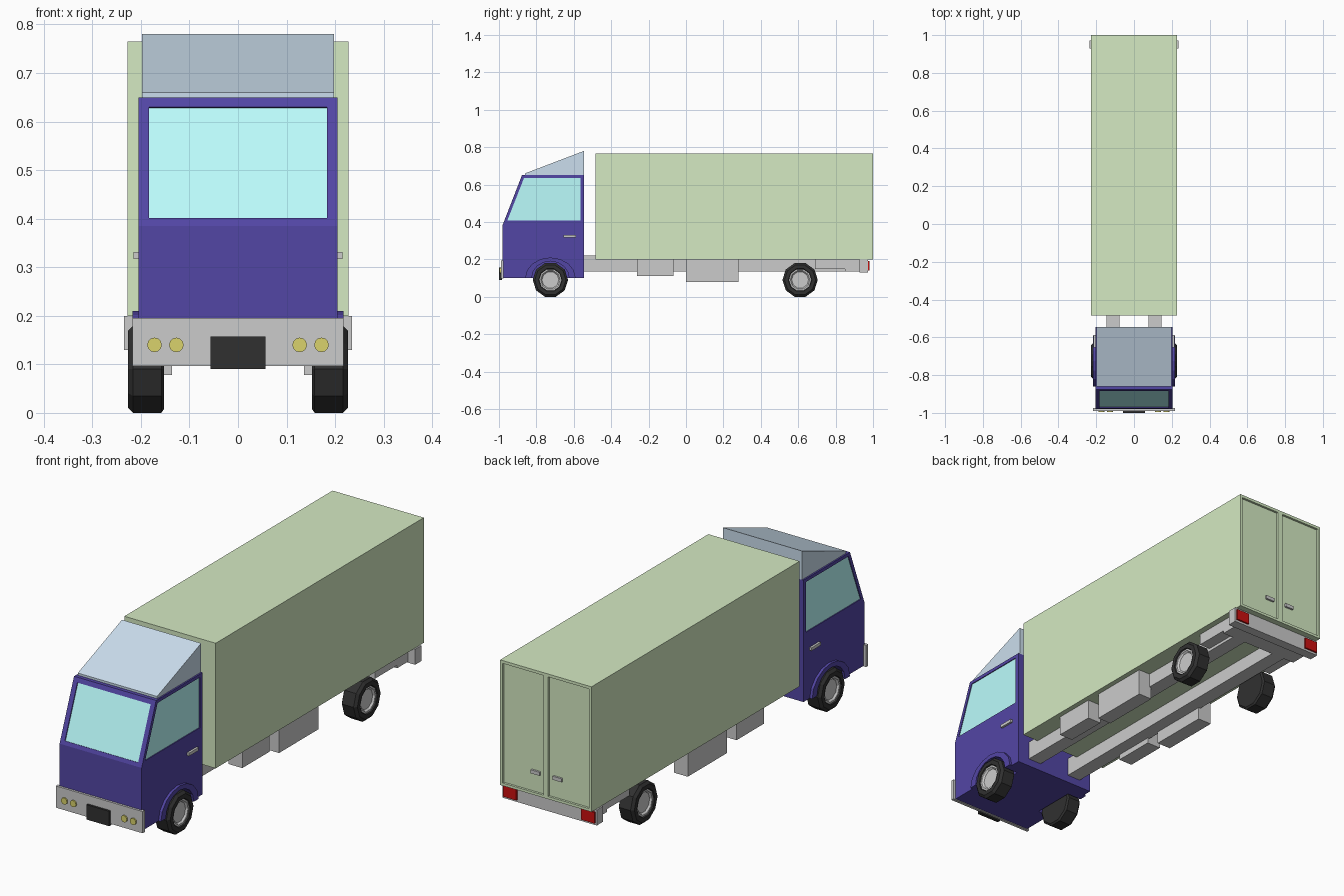
import bpy, bmesh, math

if "Cube" in bpy.data.objects:
    bpy.data.objects.remove(bpy.data.objects["Cube"])


def material(name, rgb):
    m = bpy.data.materials.new(name)
    m.diffuse_color = (*rgb, 1)
    m.use_nodes = True
    m.node_tree.nodes["Principled BSDF"].inputs["Base Color"].default_value = m.diffuse_color
    return m


NAVY = material("navy", (0.086, 0.061, 0.376))
GREEN = material("sage", (0.66, 0.82, 0.54))
GLASS = material("glass", (0.5, 0.98, 0.98))
BLUE_GREY = material("blue_grey", (0.6, 0.73, 0.85))
BLACK = material("rubber", (0.03, 0.03, 0.03))
RED = material("red", (0.6, 0.005, 0.005))
YELLOW = material("lamp", (0.7, 0.65, 0.15))


def finish(name, bm, mat=None):
    bmesh.ops.recalc_face_normals(bm, faces=bm.faces)
    me = bpy.data.meshes.new(name)
    bm.to_mesh(me)
    bm.free()
    ob = bpy.data.objects.new(name, me)
    bpy.context.collection.objects.link(ob)
    if mat:
        me.materials.append(mat)
    return ob


def prism(name, pts, x0, x1, mat=None):
    """Extrude a (y, z) outline from x0 to x1."""
    bm = bmesh.new()
    face = bm.faces.new([bm.verts.new((x0, y, z)) for y, z in pts])
    new = bmesh.ops.extrude_face_region(bm, geom=[face])["geom"]
    bmesh.ops.translate(bm, vec=(x1 - x0, 0, 0),
                        verts=[v for v in new if isinstance(v, bmesh.types.BMVert)])
    return finish(name, bm, mat)


def box(name, x, y, z, mat=None):
    return prism(name, [(y[0], z[0]), (y[1], z[0]), (y[1], z[1]), (y[0], z[1])], x[0], x[1], mat)


def lathe(name, profile, cy, cz, side, mat=None, n=10):
    """Rings of (x, radius) around a sideways axle, capped at both ends."""
    bm = bmesh.new()
    rings = []
    for x, r in profile:
        angles = [2 * math.pi * (i + 0.5) / n + math.pi / 2 for i in range(n)]
        rings.append([bm.verts.new((side * x, cy + r * math.cos(a), cz + r * math.sin(a)))
                      for a in angles])
    for a, b in zip(rings, rings[1:]):
        for i in range(n):
            j = (i + 1) % n
            bm.faces.new((a[i], a[j], b[j], b[i]))
    bm.faces.new(rings[0])
    bm.faces.new(rings[-1])
    return finish(name, bm, mat)


def cut(target, cutter):
    mod = target.modifiers.new("cut", 'BOOLEAN')
    mod.operation = 'DIFFERENCE'
    mod.solver = 'EXACT'
    mod.object = cutter
    cutter.hide_render = True
    bpy.context.view_layer.objects.active = target
    bpy.ops.object.modifier_apply(modifier=mod.name)
    bpy.data.objects.remove(cutter)


def slant(t, out):
    """Point on the sloping cab front, pushed out along its normal."""
    dy, dz = 0.103, 0.265
    length = math.hypot(dy, dz)
    return (-0.98 + dy * t - out * dz / length, 0.385 + dz * t + out * dy / length)


def arc(ry, rz, n=8):
    return [(-0.725 + ry * math.cos(math.pi * i / n), 0.1 + rz * math.sin(math.pi * i / n))
            for i in range(n + 1)]


# Cab body and roof fairing
cab = prism("cab", [(-0.98, 0.1), (-0.545, 0.1), (-0.545, 0.65), slant(1, 0), slant(0, 0)],
            -0.205, 0.205, NAVY)
prism("roof_fairing", [(-0.86, 0.645), (-0.545, 0.645), (-0.545, 0.78), (-0.86, 0.66)],
      -0.198, 0.198, BLUE_GREY)

# Windscreen set into the sloping front
t0, t1 = 0.06, 0.925
cut(cab, prism("screen_cutter", [slant(t0, -0.012), slant(t1, -0.012), slant(t1, 0.03), slant(t0, 0.03)],
               -0.183, 0.183))
prism("windscreen", [slant(t0, -0.016), slant(t1, -0.016), slant(t1, -0.005), slant(t0, -0.005)],
      -0.183, 0.183, GLASS)

# Side windows, wheel arches and door handles
window = [(-0.955, 0.408), (-0.565, 0.408), (-0.565, 0.635), (-0.866, 0.635)]
for s, side in ((1, "right"), (-1, "left")):
    cut(cab, prism("window_cutter", window, s * 0.195, s * 0.25))
    prism(side + "_window", window, s * 0.192, s * 0.201, GLASS)
    well = [(-0.625, 0.05)] + arc(0.1, 0.09) + [(-0.825, 0.05)]
    cut(cab, prism("well_cutter", well, s * 0.145, s * 0.26))
    prism(side + "_wheel_arch", arc(0.135, 0.11) + arc(0.1, 0.09)[::-1], s * 0.2, s * 0.217, NAVY)
    prism(side + "_door_handle", [(-0.655, 0.317), (-0.588, 0.317), (-0.588, 0.331), (-0.655, 0.331)],
          s * 0.203, s * 0.215)

# Front bumper, blank plate and headlamps
box("front_bumper", (-0.217, 0.217), (-0.99, -0.975), (0.097, 0.195))
box("front_plate", (-0.057, 0.057), (-1.0, -0.985), (0.09, 0.157), BLACK)
for x in (-0.172, -0.127, 0.127, 0.172):
    bpy.ops.mesh.primitive_cylinder_add(vertices=12, radius=0.015, depth=0.012,
                                        location=(x, -0.99, 0.14), rotation=(math.pi / 2, 0, 0))
    lamp = bpy.context.object
    lamp.name = "headlamp"
    lamp.data.materials.append(YELLOW)

# Cargo box with two recessed rear doors
cargo = box("cargo_box", (-0.228, 0.228), (-0.485, 1.0), (0.2, 0.765), GREEN)
for s, side in ((1, "right"), (-1, "left")):
    cut(cargo, box("door_cutter", (s * 0.012, s * 0.216), (0.99, 1.05), (0.212, 0.752)))
    box(side + "_cargo_handle", (s * 0.033, s * 0.077), (0.985, 0.999), (0.293, 0.309))

# Chassis rails, tanks, rear beam and tail lamps
for s, side in ((1, "right"), (-1, "left")):
    box(side + "_chassis_rail", (s * 0.078, s * 0.146), (-0.56, 0.94), (0.135, 0.22))
    box(side + "_small_tank", (s * 0.136, s * 0.205), (-0.262, -0.068), (0.11, 0.205))
    box(side + "_large_tank", (s * 0.136, s * 0.205), (0.0, 0.28), (0.078, 0.205))
    box(side + "_rear_locker", (s * 0.136, s * 0.2), (0.69, 0.85), (0.148, 0.205))
    box(side + "_tail_lamp", (s * 0.162, s * 0.228), (0.96, 0.98), (0.14, 0.19), RED)
box("rear_crossmember", (-0.2, 0.2), (0.85, 0.93), (0.135, 0.203))
box("rear_beam", (-0.235, 0.235), (0.928, 0.972), (0.13, 0.2))

# Ten-sided wheels with grey rims
for y, where in ((-0.725, "front"), (0.61, "rear")):
    for s, side in ((1, "right"), (-1, "left")):
        tag = where + "_" + side
        lathe(tag + "_tyre", [(0.152, 0.086), (0.158, 0.0946), (0.216, 0.0946), (0.227, 0.083),
                              (0.227, 0.063), (0.212, 0.057)], y, 0.09, s, BLACK)
        lathe(tag + "_rim", [(0.2, 0.06), (0.222, 0.06), (0.222, 0.052), (0.214, 0.045)],
              y, 0.09, s)
